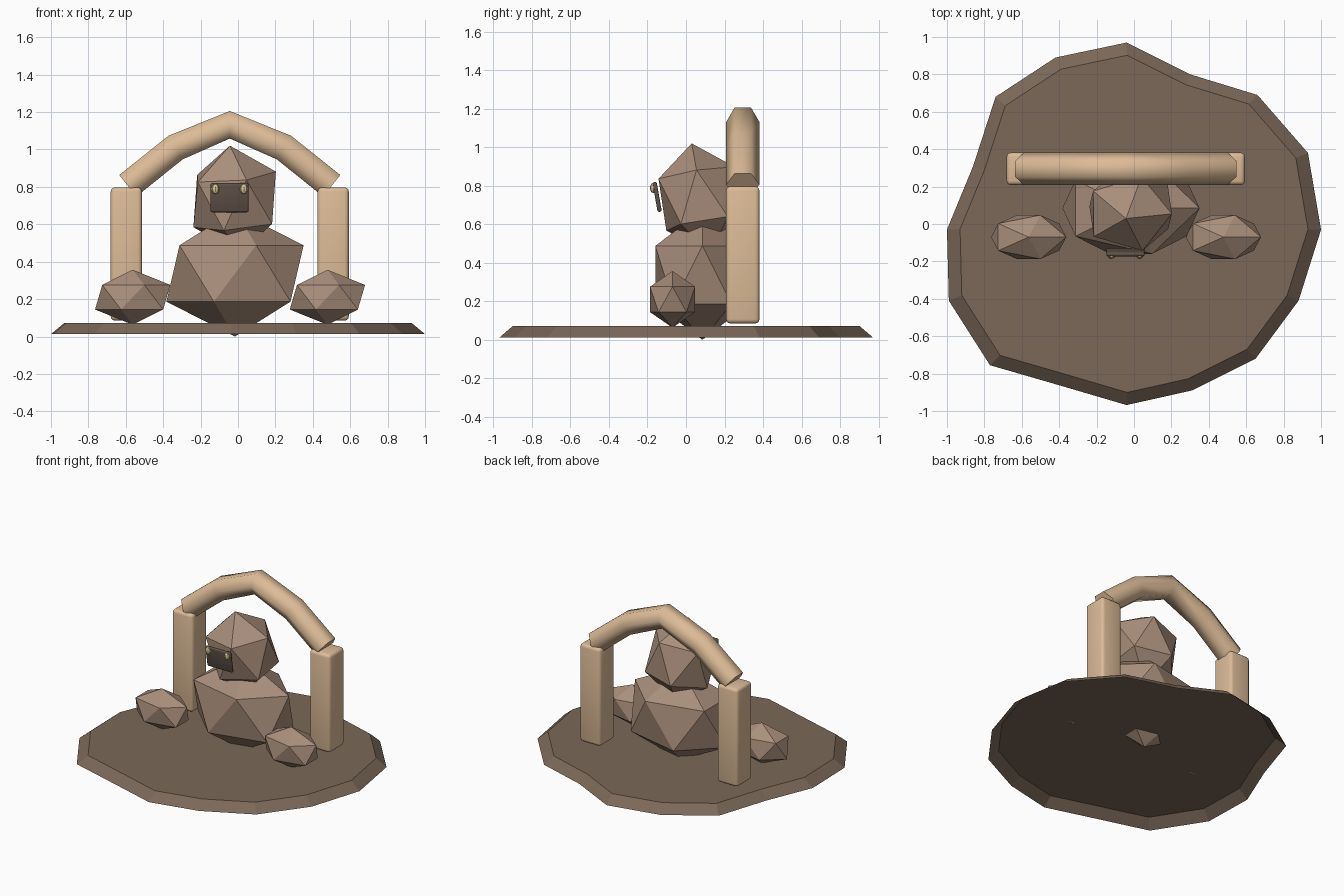
import bpy, bmesh, math
from mathutils import Vector

if "Cube" in bpy.data.objects:
    bpy.data.objects.remove(bpy.data.objects["Cube"])


def material(name, rgb):
    m = bpy.data.materials.new(name)
    m.diffuse_color = (*rgb, 1)
    m.use_nodes = True
    m.node_tree.nodes["Principled BSDF"].inputs["Base Color"].default_value = m.diffuse_color
    return m


STONE = material("stone", (0.40, 0.275, 0.20))
EARTH = material("earth", (0.20, 0.14, 0.10))
WOOD = material("wood", (0.72, 0.50, 0.31))
DARK = material("dark_plate", (0.12, 0.085, 0.065))
GOLD = material("gold", (0.72, 0.60, 0.30))


def finish(name, bm, mat):
    bmesh.ops.recalc_face_normals(bm, faces=bm.faces)
    me = bpy.data.meshes.new(name)
    bm.to_mesh(me)
    bm.free()
    me.materials.append(mat)
    ob = bpy.data.objects.new(name, me)
    bpy.context.collection.objects.link(ob)
    return ob


def smooth(ob, angle=40):
    bpy.ops.object.select_all(action='DESELECT')
    ob.select_set(True)
    bpy.context.view_layer.objects.active = ob
    bpy.ops.object.shade_smooth_by_angle(angle=math.radians(angle))


def rock(name, loc, radii, tilt=(0, 0, 0)):
    bm = bmesh.new()
    bmesh.ops.create_icosphere(bm, subdivisions=1, radius=1)
    ob = finish(name, bm, STONE)
    ob.location, ob.scale = loc, radii
    ob.rotation_euler = [math.radians(a) for a in tilt]
    return ob


def box(name, loc, size, mat, bevel, segments, tilt=0):
    bm = bmesh.new()
    bmesh.ops.create_cube(bm, size=1)
    bmesh.ops.scale(bm, vec=size, verts=bm.verts)
    bmesh.ops.bevel(bm, geom=bm.edges[:], offset=bevel, segments=segments,
                    profile=0.5, affect='EDGES')
    ob = finish(name, bm, mat)
    ob.location = loc
    ob.rotation_euler.x = math.radians(tilt)
    smooth(ob)
    return ob


# irregular ground slab, tapered toward the top, open underneath
outline = [(-.04, .97), (.30, .80), (.66, .69), (.93, .38), (1, -.03), (.88, -.41),
           (.65, -.72), (.31, -.89), (-.04, -.968), (-.39, -.865), (-.77, -.755),
           (-.99, -.41), (-1, -.03), (-.86, .31), (-.74, .68), (-.42, .89)]
bm = bmesh.new()
low = [bm.verts.new((x, y, 0.013)) for x, y in outline]
top = [bm.verts.new((x * .93, y * .93, 0.071)) for x, y in outline]
bm.faces.new(reversed(top))
for i in range(len(low)):
    j = (i + 1) % len(low)
    bm.faces.new((low[j], low[i], top[i], top[j]))
slab = finish("ground_slab", bm, EARTH)
if max(slab.data.polygons, key=lambda p: p.area).normal.z < 0:
    slab.data.flip_normals()

# stacked boulders and side stones
rock("body_boulder", (-.016, .085, .337), (.41, .287, .337))
rock("head_boulder", (-.018, .075, .733), (.26, .235, .292), (9, -5, 0))
for side, x in (("left", -.563), ("right", .478)):
    rock(side + "_side_stone", (x, -.07, .21), (.225, .138, .147))

# face plate with two studs
box("face_plate", (-.045, -.15, .742), (.204, .022, .158), DARK, .0105, 3, 10)
for side, x in (("left", -.121), ("right", .031)):
    bm = bmesh.new()
    bmesh.ops.create_uvsphere(bm, u_segments=8, v_segments=6, radius=1)
    ob = finish(side + "_stud", bm, GOLD)
    ob.location, ob.scale = (x, -.170, .789), (.021, .017, .027)

# arch posts
for side, s in (("left", -1), ("right", 1)):
    box(side + "_post", (-.044 + s * .553, .295, .441), (.167, .173, .712), WOOD, .022, 3)

# curved beam: hexagonal section swept along a short path
path = [Vector((-.044 + x, .295, z)) for x, z in
        ((-.545, .806), (-.29, 1.01), (0, 1.132), (.29, 1.01), (.545, .806))]
bm = bmesh.new()
rings = []
for i, p in enumerate(path):
    a = (p - path[max(i - 1, 0)]).normalized()
    b = (path[min(i + 1, 4)] - p).normalized()
    t = (a + b).normalized()
    n = Vector((-t.z, 0, t.x))
    rings.append([bm.verts.new(p + Vector((0, .086 * math.cos(k * math.pi / 3), 0))
                               + n * (.085 * math.sin(k * math.pi / 3)))
                  for k in range(6)])
for r, q in zip(rings, rings[1:]):
    for k in range(6):
        m = (k + 1) % 6
        bm.faces.new((r[k], r[m], q[m], q[k]))
bm.faces.new(rings[0])
bm.faces.new(rings[-1])
smooth(finish("arch_beam", bm, WOOD), 70)
